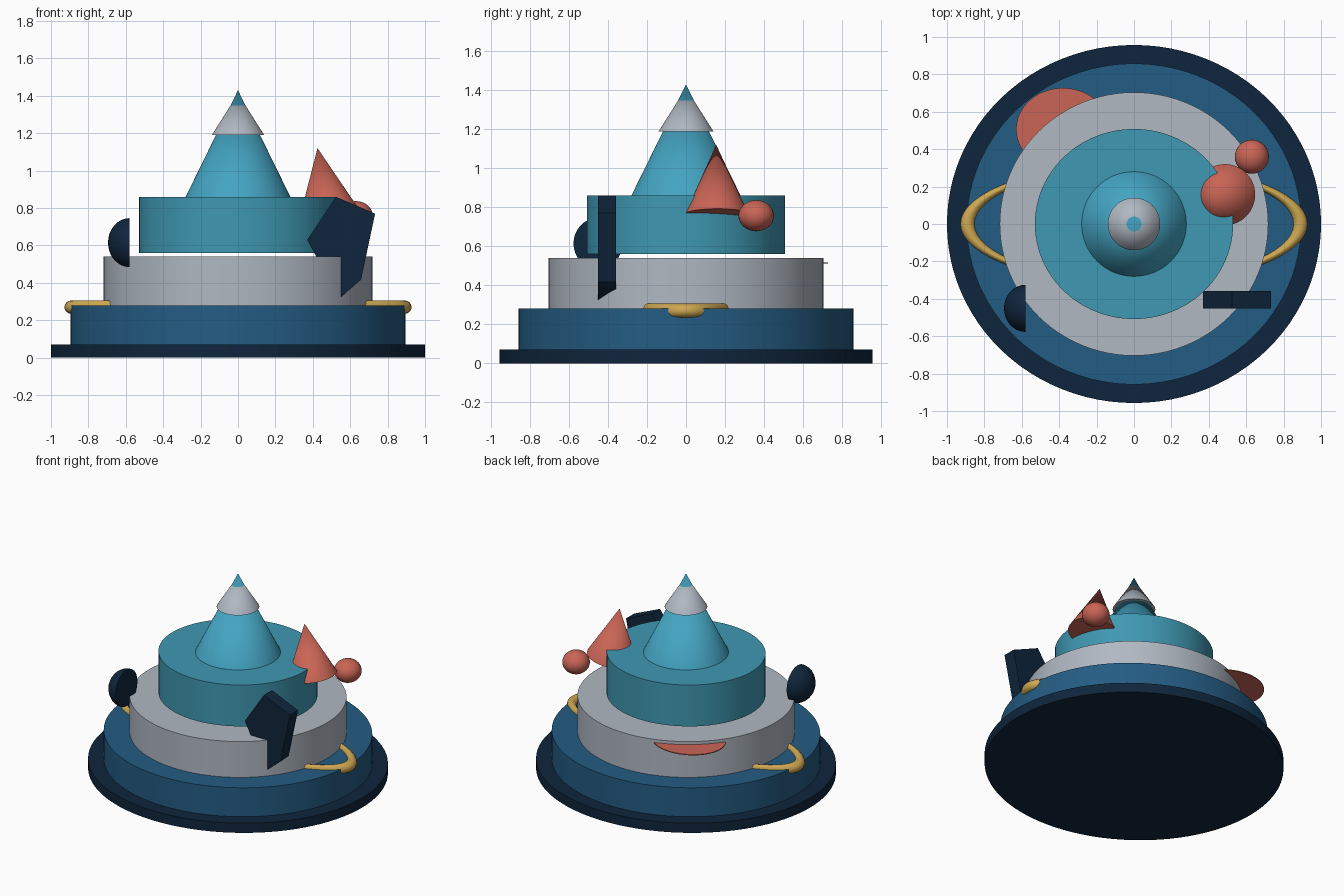
import bpy, bmesh, math
from mathutils import Vector

if "Cube" in bpy.data.objects:
    bpy.data.objects.remove(bpy.data.objects["Cube"])


def s2l(c):
    c /= 255
    return c / 12.92 if c <= 0.04045 else ((c + 0.055) / 1.055) ** 2.4


def material(name, r, g, b):
    m = bpy.data.materials.new(name)
    m.diffuse_color = (s2l(r), s2l(g), s2l(b), 1)
    m.use_nodes = True
    m.node_tree.nodes["Principled BSDF"].inputs["Base Color"].default_value = m.diffuse_color
    return m


NAVY = material("navy", 15, 37, 60)
BLUE = material("deep blue", 36, 92, 131)
GREY = material("pale grey", 176, 184, 194)
TEAL = material("teal", 63, 152, 178)
SKY = material("sky teal", 68, 164, 194)
RED = material("coral red", 202, 101, 86)
GOLD = material("gold", 206, 168, 82)


def finish(name, mat, smooth=True):
    o = bpy.context.object
    o.name = name
    o.data.materials.append(mat)
    if smooth:
        bpy.ops.object.shade_smooth_by_angle(angle=math.radians(35))
    return o


def tier(name, mat, rx, ry, z0, z1, x=0, y=0):
    bpy.ops.mesh.primitive_cylinder_add(vertices=96, radius=1, depth=z1 - z0,
                                        location=(x, y, (z0 + z1) / 2))
    bpy.context.object.scale = (rx, ry, 1)
    return finish(name, mat)


def cone(name, mat, radius, base, apex):
    base, apex = Vector(base), Vector(apex)
    axis = apex - base
    bpy.ops.mesh.primitive_cone_add(vertices=64, radius1=radius, depth=axis.length,
                                    location=(base + apex) / 2,
                                    rotation=axis.to_track_quat('Z', 'Y').to_euler())
    return finish(name, mat)


# stacked oval tiers
tier("base_plate", NAVY, 1.0, 0.957, 0, 0.07)
tier("lower_tier", BLUE, 0.895, 0.858, 0.07, 0.28)
tier("middle_tier", GREY, 0.718, 0.704, 0.28, 0.54)
tier("upper_tier", TEAL, 0.53, 0.508, 0.56, 0.86)

# central peak with a pale cap
cone("peak", SKY, 0.28, (0, 0, 0.86), (0, 0, 1.43))
cone("peak_cap", GREY, 0.14, (0, 0, 1.19), (0, 0, 1.412))

# tilted red cone and its ball
cone("side_cone", RED, 0.163, (0.487, 0.157, 0.765), (0.425, 0.155, 1.12))
bpy.ops.mesh.primitive_uv_sphere_add(segments=32, ring_count=16, radius=1,
                                     location=(0.63, 0.36, 0.757))
bpy.context.object.scale = (0.091, 0.091, 0.08)
finish("red_ball", RED)

# thin red disc poking out of the back left
tier("red_disc", RED, 0.25, 0.22, 0.512, 0.518, -0.38, 0.507)

# stretched gold ring, showing at both sides
bpy.ops.mesh.primitive_torus_add(major_segments=64, minor_segments=16,
                                 major_radius=1, minor_radius=0.043,
                                 location=(0, 0, 0.27))
bpy.context.object.scale = (0.89, 0.31, 0.83)
finish("gold_ring", GOLD)

# five-sided navy slab at the front right
outline = [(0.37, 0.63), (0.54, 0.315), (0.658, 0.417), (0.733, 0.77), (0.524, 0.86)]
bm = bmesh.new()
face = bm.faces.new([bm.verts.new((x, -0.451, z)) for x, z in outline])
ext = bmesh.ops.extrude_face_region(bm, geom=[face])
bmesh.ops.translate(bm, vec=(0, 0.092, 0),
                    verts=[v for v in ext["geom"] if isinstance(v, bmesh.types.BMVert)])
bmesh.ops.recalc_face_normals(bm, faces=bm.faces)
me = bpy.data.meshes.new("navy_slab")
bm.to_mesh(me)
bm.free()
slab = bpy.data.objects.new("navy_slab", me)
me.materials.append(NAVY)
bpy.context.collection.objects.link(slab)

# navy half dome at the front left, flat side facing the middle
bm = bmesh.new()
bmesh.ops.create_uvsphere(bm, u_segments=32, v_segments=16, radius=1)
cut = bmesh.ops.bisect_plane(bm, geom=bm.verts[:] + bm.edges[:] + bm.faces[:], dist=1e-4,
                             plane_co=(0, 0, 0), plane_no=(1, 0, 0), clear_outer=True)
bmesh.ops.contextual_create(bm, geom=[e for e in bm.edges if e.is_boundary])
bmesh.ops.recalc_face_normals(bm, faces=bm.faces)
for f in bm.faces:
    f.smooth = len(f.verts) < 5
me = bpy.data.meshes.new("half_dome")
bm.to_mesh(me)
bm.free()
dome = bpy.data.objects.new("half_dome", me)
me.materials.append(NAVY)
dome.location = (-0.58, -0.451, 0.615)
dome.scale = (0.115, 0.126, 0.131)
bpy.context.collection.objects.link(dome)
